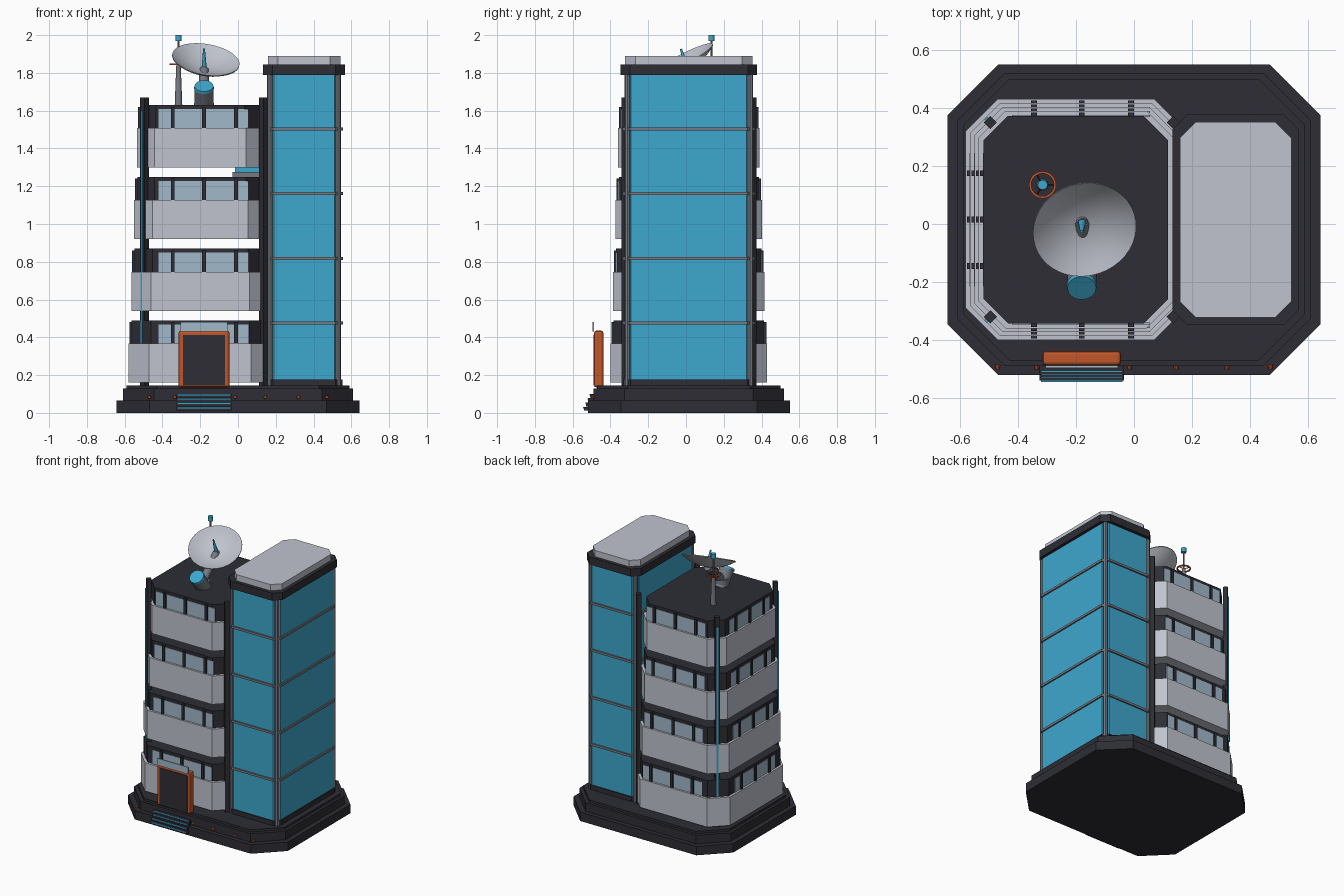
import bpy, bmesh, math
from mathutils import Vector, Matrix

if "Cube" in bpy.data.objects:
    bpy.data.objects.remove(bpy.data.objects["Cube"])

def mat(name, r, g, b):
    lin = [((c / 255 + 0.055) / 1.055) ** 2.4 for c in (r, g, b)]
    m = bpy.data.materials.new(name)
    m.diffuse_color = (*lin, 1)
    m.use_nodes = True
    m.node_tree.nodes["Principled BSDF"].inputs["Base Color"].default_value = m.diffuse_color
    return m

DARK = mat("charcoal", 45, 45, 53)
LIGHT = mat("pale grey", 192, 196, 206)
TEAL = mat("teal glass", 61, 168, 205)
GLASS = mat("window glass", 160, 184, 202)
STEEL = mat("steel grey", 118, 122, 130)
ORANGE = mat("orange", 192, 86, 42)

def finish(name, bm, m, smooth=False):
    bmesh.ops.recalc_face_normals(bm, faces=bm.faces)
    me = bpy.data.meshes.new(name)
    bm.to_mesh(me)
    bm.free()
    me.materials.append(m)
    ob = bpy.data.objects.new(name, me)
    bpy.context.collection.objects.link(ob)
    if smooth:
        bpy.ops.object.select_all(action='DESELECT')
        ob.select_set(True)
        bpy.context.view_layer.objects.active = ob
        bpy.ops.object.shade_smooth_by_angle(angle=math.radians(35))
    return ob

def octo(name, x0, x1, y0, y1, z0, z1, c, m):
    """Upright prism with chamfered corners."""
    pts = [(x0 + c, y0), (x1 - c, y0), (x1, y0 + c), (x1, y1 - c),
           (x1 - c, y1), (x0 + c, y1), (x0, y1 - c), (x0, y0 + c)]
    bm = bmesh.new()
    f = bm.faces.new([bm.verts.new((x, y, z0)) for x, y in pts])
    r = bmesh.ops.extrude_face_region(bm, geom=[f])
    top = [v for v in r["geom"] if isinstance(v, bmesh.types.BMVert)]
    bmesh.ops.translate(bm, verts=top, vec=(0, 0, z1 - z0))
    return finish(name, bm, m)

def box(name, x0, x1, y0, y1, z0, z1, m, bevel=0, spin=0):
    bm = bmesh.new()
    bmesh.ops.create_cube(bm, size=1)
    bmesh.ops.scale(bm, verts=bm.verts, vec=(x1 - x0, y1 - y0, z1 - z0))
    bmesh.ops.rotate(bm, verts=bm.verts, matrix=Matrix.Rotation(spin, 3, 'Z'))
    bmesh.ops.translate(bm, verts=bm.verts, vec=((x0 + x1) / 2, (y0 + y1) / 2, (z0 + z1) / 2))
    ob = finish(name, bm, m)
    if bevel:
        b = ob.modifiers.new("bevel", 'BEVEL')
        b.width, b.segments = bevel, 2
    return ob

def lathe(name, profile, loc, m, axis=(0, 0, 1), n=24):
    """Spin (radius, height) points around an axis."""
    bm = bmesh.new()
    rings = []
    for r, h in profile:
        if r == 0:
            rings.append([bm.verts.new((0, 0, h))] * n)
        else:
            rings.append([bm.verts.new((r * math.cos(a), r * math.sin(a), h))
                          for a in (2 * math.pi * i / n for i in range(n))])
    for a, b in zip(rings, rings[1:]):
        for i in range(n):
            j = (i + 1) % n
            bm.faces.new(list(dict.fromkeys((a[i], a[j], b[j], b[i]))))
    q = Vector((0, 0, 1)).rotation_difference(Vector(axis))
    bmesh.ops.transform(bm, matrix=Matrix.Translation(loc) @ q.to_matrix().to_4x4(), verts=bm.verts)
    return finish(name, bm, m, True)

def rod(name, p, q, r0, r1, m, n=16):
    d = Vector(q) - Vector(p)
    return lathe(name, [(0, 0), (r0, 0), (r1, d.length), (0, d.length)], p, m, d.normalized(), n)

YC = 0.015  # building centre line in y

# stepped base
for name, hx, hy, z0, z1, c in (("base_bottom", .643, .535, 0, .065, .175),
                                ("base_middle", .61, .505, .065, .128, .165),
                                ("base_top", .59, .485, .128, .145, .16)):
    octo(name, -hx, hx, YC - hy, YC + hy, z0, z1, c, DARK)

# four shrinking floors: pale parapet block, dark window band, panes and mullions
XC = -0.2
for i in range(4):
    hx, hy, c = .38 - .015 * i, .415 - .0135 * i, .11 - .006 * i
    z0 = .16 + .38 * i
    z1, z2 = z0 + .207, z0 + .33
    octo(f"parapet_{i+1}", XC - hx, XC + hx, YC - hy, YC + hy, z0, z1, c, LIGHT)
    bx, by = hx - .017, hy - .017
    octo(f"window_band_{i+1}", XC - bx, XC + bx, YC - by, YC + by, z1, z2, c - .008, DARK)
    for s, side in ((-1, "front"), (1, "back")):
        y = YC + s * by
        box(f"{side}_glass_{i+1}", -.42, .055, y - .003, y + .003, z1, z2 - .022, GLASS)
        for x in (-.345, -.18, -.01):
            box(f"{side}_mullion_{i+1}", x - .01, x + .01, y - .012, y + .012, z1, z2 - .01, DARK)
    x = XC - bx
    box(f"left_glass_{i+1}", x - .003, x + .003, YC - .23, YC + .23, z1, z2 - .022, GLASS)
    for y in (-.16, 0, .16):
        box(f"left_mullion_{i+1}", x - .012, x + .012, YC + y - .01, YC + y + .01, z1, z2 - .01, DARK)

# corner posts with teal strips on the outer face
for x, sx in ((-.495, -1), (.135, 1)):
    for s in (-1, 1):
        y = YC + s * .335
        box("corner_post", x - .016, x + .016, y - .016, y + .016, .145, 1.67, DARK, spin=math.pi / 4)
        if sx < 0:
            u, v = x - .0125, y + s * .0125
            box("corner_strip", u - .006, u + .006, v - .006, v + .006, .16, 1.6, TEAL, spin=math.pi / 4)

# small machine on the third floor roof, seen through the gap
box("gap_unit_base", -.03, .13, YC - .1, YC + .1, 1.245, 1.275, STEEL)
box("gap_unit_top", -.015, .13, YC - .08, YC + .08, 1.275, 1.3, TEAL)

# glass tower
def tower(name, g, z0, z1, c, m):
    return octo(name, .155 - g, .545 + g, YC - .34 - g, YC + .34 + g, z0, z1, c, m)

tower("tower_glass", 0, .145, 1.8, .035, TEAL)
tower("tower_foot", .008, .145, .178, .038, DARK)
for k in range(4):
    z = .475 + .343 * k
    tower("tower_ring", .01, z - .008, z + .008, .039, STEEL)
for x in (.17, .53):
    for s in (-1, 1):
        y = YC + s * .325
        rod("tower_corner_pole", (x, y, .145), (x, y, 1.8), .016, .016, STEEL, 8)
tower("tower_cap", .022, 1.79, 1.845, .05, DARK)
tower("tower_roof", -.003, 1.845, 1.89, .055, LIGHT)

# entrance
box("door_frame", -.315, -.045, -.487, -.437, .135, .435, ORANGE, .012)
box("door_panel", -.29, -.068, -.491, -.484, .145, .412, DARK)
box("door_canopy_glass", -.305, -.055, -.496, -.488, .43, .48, GLASS)

# steps with teal edges
for k in range(4):
    z, y = .012 + .023 * k, -.54 + .011 * k
    box("step", -.325, -.035, y, -.47, z, z + .02, DARK)
    box("step_edge", -.32, -.04, y - .004, y + .002, z + .012, z + .019, TEAL)

# base lights
for x in (-.47, -.335, -.015, .145, .32, .47):
    rod("base_light", (x, -.485, .083), (x, -.502, .083), .01, .007, ORANGE, 10)

# satellite dish
N = Vector((.15, -.45, .88)).normalized()
APEX = Vector((-.17, -.02, 1.872)) - N * .06
inner = [(.18 * t / 6, .06 * (t / 6) ** 2) for t in range(7)]
outer = [(r, h - .006) for r, h in reversed(inner)]
lathe("dish_bowl", inner + outer, APEX, LIGHT, N, 40)
rod("dish_hub", APEX - N * .002, APEX + N * .008, .022, .018, STEEL)
rod("dish_feed", APEX, (-.18, -.027, 1.927), .014, .005, TEAL)
rod("dish_pedestal", (-.18, -.13, 1.61), (-.18, -.213, 1.72), .05, .05, STEEL)
rod("dish_pedestal_cap", (-.18, -.212, 1.719), (-.18, -.221, 1.731), .053, .05, TEAL)
rod("dish_pedestal_foot", (-.18, -.15, 1.63), (-.18, -.15, 1.68), .052, .05, STEEL)
rod("dish_arm", (-.18, -.15, 1.67), APEX - N * .004, .03, .025, STEEL)

# antenna mast
MX, MY = -.315, .135
rod("mast_lower", (MX, MY, 1.63), (MX, MY, 1.84), .02, .012, STEEL)
rod("mast_upper", (MX, MY, 1.84), (MX, MY, 1.975), .006, .006, STEEL, 10)
rod("mast_beacon", (MX, MY, 1.968), (MX, MY, 2.0), .017, .017, TEAL)
lathe("mast_ring", [(.047, -.004), (.047, .004), (.039, .004), (.039, -.004), (.047, -.004)],
      (MX, MY, 1.845), ORANGE)
for a in range(3):
    d = Vector((math.cos(a * 2.094), math.sin(a * 2.094), 0)) * .042
    rod("mast_ring_spoke", (MX, MY, 1.845), Vector((MX, MY, 1.845)) + d, .003, .003, DARK, 6)
